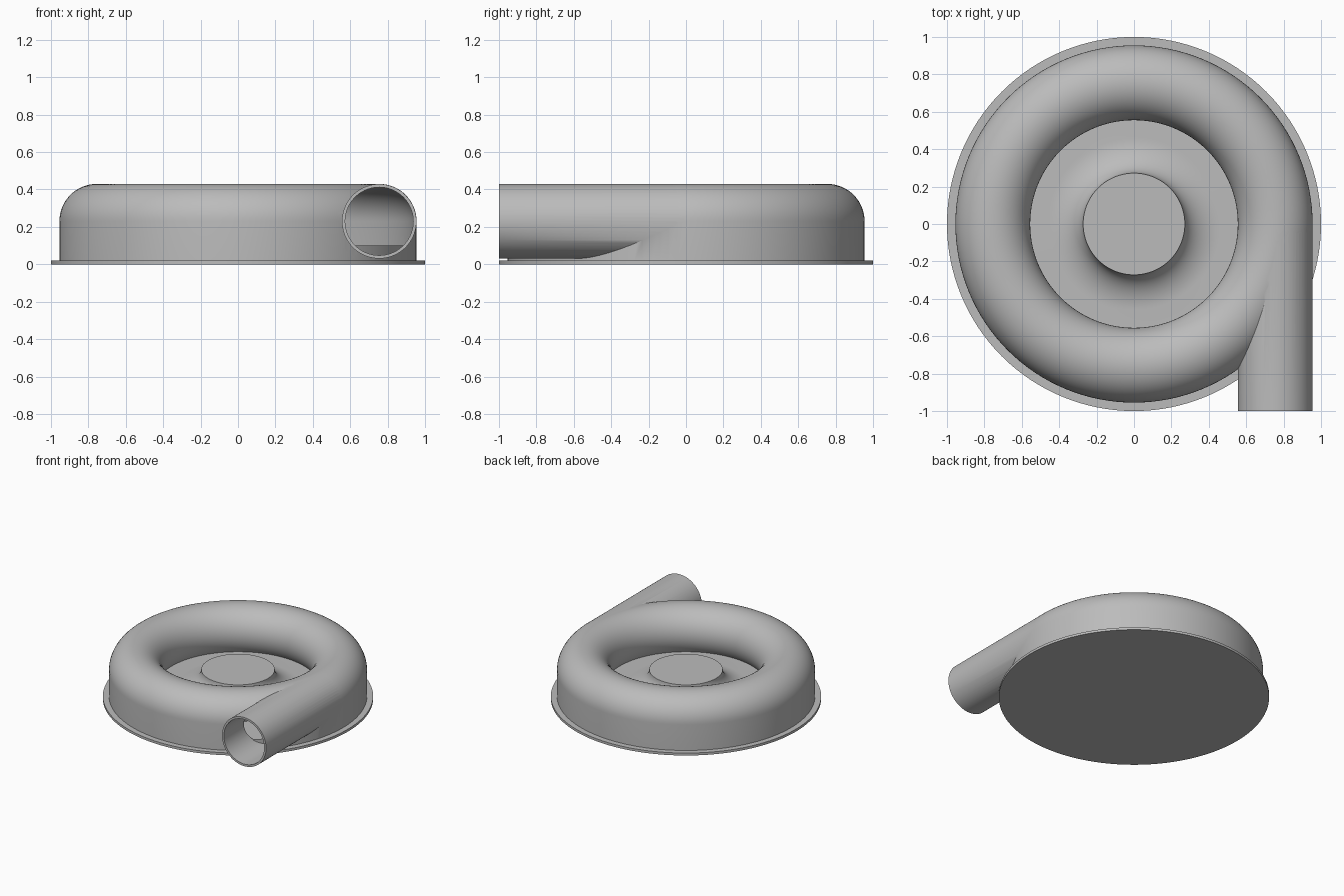
import bpy, bmesh, math
from mathutils import Matrix

if "Cube" in bpy.data.objects:
    bpy.data.objects.remove(bpy.data.objects["Cube"])

SEG = 128
TUBE_R, TUBE_Z = 0.755, 0.23      # centre of the scroll tube section

metal = bpy.data.materials.new("cast grey metal")
metal.use_nodes = True
GREY = (0.5, 0.5, 0.5, 1)
metal.diffuse_color = GREY
metal.node_tree.nodes["Principled BSDF"].inputs["Base Color"].default_value = GREY


def add_object(name, bm):
    bmesh.ops.recalc_face_normals(bm, faces=bm.faces)
    mesh = bpy.data.meshes.new(name)
    bm.to_mesh(mesh)
    bm.free()
    mesh.materials.append(metal)
    ob = bpy.data.objects.new(name, mesh)
    bpy.context.collection.objects.link(ob)
    return ob


def lathe(name, profile, closed=False):
    """Spin an (r, z) profile round the z axis."""
    bm = bmesh.new()
    verts = [bm.verts.new((r, 0, z)) for r, z in profile]
    edges = [bm.edges.new(p) for p in zip(verts, verts[1:])]
    if closed:
        edges.append(bm.edges.new((verts[-1], verts[0])))
    bmesh.ops.spin(bm, geom=verts + edges, axis=(0, 0, 1), cent=(0, 0, 0),
                   angle=math.tau, steps=SEG, use_duplicate=False)
    bmesh.ops.remove_doubles(bm, verts=bm.verts, dist=1e-4)
    return add_object(name, bm)


def scroll_profile(radius, floor):
    """Tube section whose outer side drops straight to the floor."""
    start, steps = math.radians(222), 36
    arc = [start * (1 - i / steps) for i in range(steps + 1)]
    pts = [(TUBE_R + radius * math.cos(a), TUBE_Z + radius * math.sin(a)) for a in arc]
    return pts + [(TUBE_R + radius, floor), (pts[0][0], floor)]


def pipe(name, radius, y0, y1):
    bm = bmesh.new()
    place = Matrix.Translation((TUBE_R, (y0 + y1) / 2, TUBE_Z)) @ Matrix.Rotation(math.pi / 2, 4, 'X')
    bmesh.ops.create_cone(bm, cap_ends=True, segments=72, radius1=radius,
                          radius2=radius, depth=y1 - y0, matrix=place)
    return add_object(name, bm)


def boolean(target, other, operation):
    mod = target.modifiers.new(operation.lower(), 'BOOLEAN')
    mod.operation, mod.solver, mod.object = operation, 'EXACT', other
    bpy.context.view_layer.objects.active = target
    bpy.ops.object.modifier_apply(modifier=mod.name)
    bpy.data.objects.remove(other)


# Hollow scroll housing with tangential outlet pipe
housing = lathe("scroll_housing", scroll_profile(0.2, 0.015), closed=True)
boolean(housing, pipe("outlet_pipe", 0.199, -1.0, 0.0), 'UNION')
boolean(housing, lathe("cavity_cutter", scroll_profile(0.184, 0.05), closed=True), 'DIFFERENCE')
boolean(housing, pipe("bore_cutter", 0.182, -1.1, 0.01), 'DIFFERENCE')

# Back plate flange
flange = lathe("base_flange", [(0, 0), (1, 0), (1, 0.02), (0, 0.02)])

# Inner floor with flared central hub
HUB_R, HUB_Z, FLOOR, FLARE = 0.272, 0.237, 0.1, 0.19
flare = []
for i in range(17):
    a = math.pi / 2 * i / 16
    flare.append((HUB_R + FLARE * (1 - math.cos(a)),
                  HUB_Z - (HUB_Z - FLOOR) * math.sin(a)))
hub = lathe("hub_and_floor", [(0, HUB_Z)] + flare + [(0.945, FLOOR), (0.945, 0.01), (0, 0.01)])

# Smooth shading with sharp rims
for ob in (housing, flange, hub):
    bpy.ops.object.select_all(action='DESELECT')
    ob.select_set(True)
    bpy.context.view_layer.objects.active = ob
    bpy.ops.object.shade_smooth_by_angle(angle=math.radians(35))
